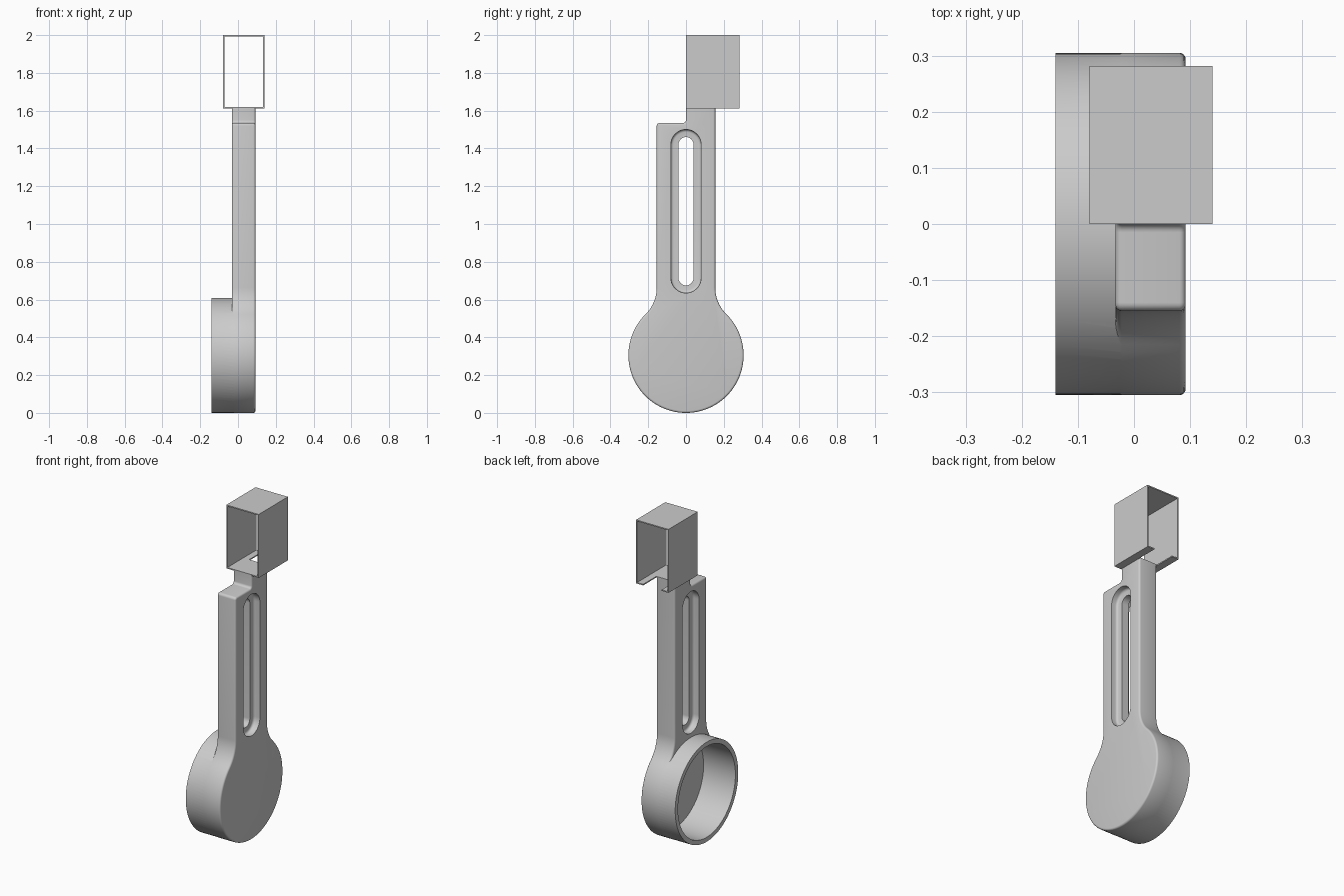
import bpy, bmesh
from math import sin, cos, pi, acos, radians
from mathutils import Matrix, Vector

cube = bpy.data.objects.get("Cube")
if cube:
    bpy.data.objects.remove(cube, do_unlink=True)

grey = bpy.data.materials.new("plain grey")
grey.use_nodes = True
COLOUR = (0.6, 0.6, 0.6, 1)
grey.diffuse_color = COLOUR
grey.node_tree.nodes["Principled BSDF"].inputs["Base Color"].default_value = COLOUR

ARM_X = (-0.033, 0.092)
HALF = 0.155          # half width of the arm
R = 0.305             # cup radius, also its centre height
NECK = 0.2            # radius of the blend between arm and cup


def arc(cy, cz, r, a0, a1, n):
    return [(cy + r * cos(a0 + (a1 - a0) * i / n),
             cz + r * sin(a0 + (a1 - a0) * i / n)) for i in range(n + 1)]


def finish(name, bm, helper=False):
    bmesh.ops.recalc_face_normals(bm, faces=bm.faces)
    mesh = bpy.data.meshes.new(name)
    bm.to_mesh(mesh)
    bm.free()
    mesh.materials.append(grey)
    ob = bpy.data.objects.new(name, mesh)
    bpy.context.collection.objects.link(ob)
    ob.hide_render = helper
    return ob


def extruded(outline, x0, x1, bevel=0):
    """Extrude a closed (y, z) outline along x, rounding both rims."""
    bm = bmesh.new()
    base = bm.faces.new([bm.verts.new((x0, y, z)) for y, z in outline])
    geom = bmesh.ops.extrude_face_region(bm, geom=[base])["geom"]
    bmesh.ops.translate(bm, vec=(x1 - x0, 0, 0),
                        verts=[v for v in geom if isinstance(v, bmesh.types.BMVert)])
    if not any(f for f in bm.faces if all(abs(v.co.x - x0) < 1e-5 for v in f.verts)):
        bm.faces.new([v for v in bm.verts if abs(v.co.x - x0) < 1e-5])
    if bevel:
        rims = [e for e in bm.edges if abs(e.verts[0].co.x - e.verts[1].co.x) < 1e-6]
        bmesh.ops.bevel(bm, geom=rims, offset=bevel, segments=4, profile=0.5, affect='EDGES')
    return bm


def box(lo, hi):
    bm = bmesh.new()
    lo, hi = Vector(lo), Vector(hi)
    bmesh.ops.create_cube(bm, size=1, matrix=Matrix.Translation((lo + hi) / 2)
                          @ Matrix.Diagonal((*(hi - lo), 1)))
    return bm


def boolean(ob, tool, operation):
    mod = ob.modifiers.new(operation.lower(), 'BOOLEAN')
    mod.operation, mod.solver, mod.object = operation, 'EXACT', tool
    bpy.context.view_layer.objects.active = ob
    bpy.ops.object.modifier_apply(modifier=mod.name)
    bpy.data.objects.remove(tool, do_unlink=True)


def disc(r, x0, x1):
    return extruded(arc(0, R, r, 0, 2 * pi, 96)[:-1], x0, x1)


def slot(r, x0, x1, bevel=0):
    outline = arc(0, 0.715, r, pi, 2 * pi, 20) + arc(0, 1.42, r, 0, pi, 20)
    return extruded(outline, x0, x1, bevel)


# Arm and cup back: one outline with blended neck and stepped top
theta = acos((HALF + NECK) / (R + NECK))
neck_z = R + (R + NECK) * sin(theta)
c = 0.015
outline = (arc(0, R, R, pi - theta, 2 * pi + theta, 72)
           + arc(HALF + NECK, neck_z, NECK, pi + theta, pi, 12)[1:]
           + [(HALF, 1.64), (0, 1.64)]
           + arc(-c, 1.535 + c, c, 0, -pi / 2, 5)
           + arc(c - HALF, 1.535 - c, c, pi / 2, pi, 5)
           + arc(-HALF - NECK, neck_z, NECK, 0, -theta, 12)[:-1])
bm = extruded(outline, *ARM_X, bevel=0.011)
cut = bmesh.ops.bisect_plane(bm, geom=bm.verts[:] + bm.edges[:] + bm.faces[:],
                             plane_co=(0, 0, 1.615), plane_no=(0, 0, 1), clear_outer=True)
bmesh.ops.contextual_create(bm, geom=[e for e in cut["geom_cut"]
                                      if isinstance(e, bmesh.types.BMEdge)])
body = finish("arm_and_cup", bm)

# Cup wall and its hollow, open on the right
boolean(body, finish("cup_wall", disc(R - 0.0006, -0.14, 0.03), True), 'UNION')
boolean(body, finish("cup_hollow", disc(R - 0.028, -0.2, 0.075), True), 'DIFFERENCE')

# Long slot with a wider rounded recess on both faces
boolean(body, finish("slot_hole", slot(0.04, -0.2, 0.2), True), 'DIFFERENCE')
for x0, x1 in ((ARM_X[0] - 0.1, ARM_X[0] + 0.04), (ARM_X[1] - 0.04, ARM_X[1] + 0.1)):
    boolean(body, finish("slot_recess", slot(0.08, x0, x1, 0.014), True), 'DIFFERENCE')

# Thin square sleeve on top, open at front and back, floor notched behind the arm
T = 0.007
sleeve = finish("top_sleeve", box((-0.079, 0, 1.612), (0.14, 0.282, 2)))
boolean(sleeve, finish("sleeve_hollow", box((-0.079 + T, -0.1, 1.612 + T),
                                            (0.14 - T, 0.4, 2 - T)), True), 'DIFFERENCE')
boolean(sleeve, finish("floor_notch", box((ARM_X[0], HALF, 1.5),
                                          (ARM_X[1], 0.4, 1.7)), True), 'DIFFERENCE')

bpy.ops.object.select_all(action='DESELECT')
body.select_set(True)
bpy.context.view_layer.objects.active = body
bpy.ops.object.shade_smooth_by_angle(angle=radians(32))
